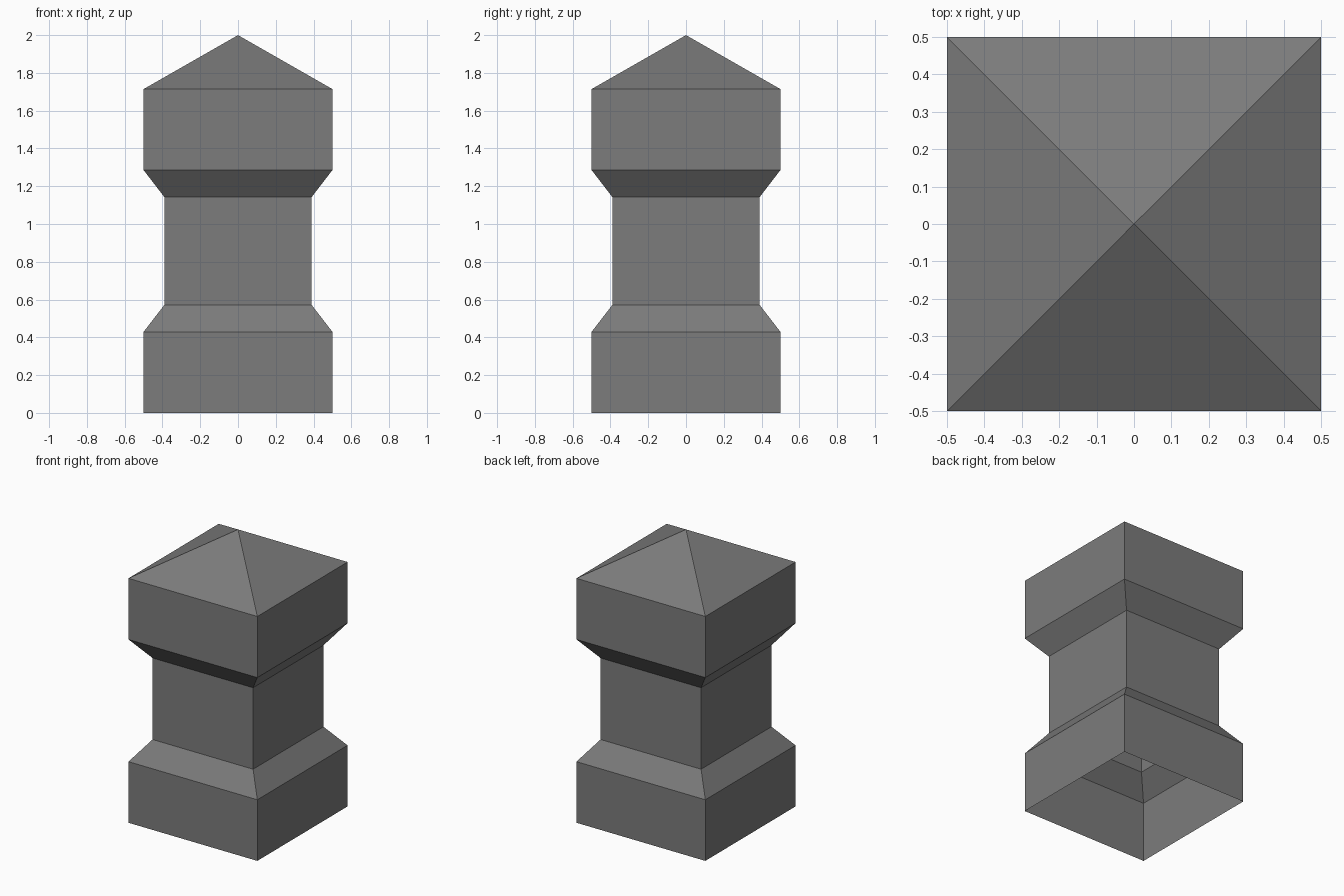
import bpy, bmesh

if "Cube" in bpy.data.objects:
    bpy.data.objects.remove(bpy.data.objects["Cube"])

# Half-width and height of each square ring, bottom to top
PROFILE = [(0.5, 0.0), (0.5, 0.4286), (0.39, 0.5714), (0.39, 1.1429),
           (0.5, 1.2857), (0.5, 1.7143)]
APEX = 2.0

stone = bpy.data.materials.new("grey stone")
stone.diffuse_color = (0.2, 0.2, 0.2, 1.0)
stone.use_nodes = True
stone.node_tree.nodes["Principled BSDF"].inputs["Base Color"].default_value = stone.diffuse_color

bm = bmesh.new()

# Square rings
rings = [[bm.verts.new((sx * w, sy * w, z))
          for sx, sy in ((-1, -1), (1, -1), (1, 1), (-1, 1))]
         for w, z in PROFILE]

# Base, neck and head walls; the bottom stays open
for low, high in zip(rings, rings[1:]):
    for i in range(4):
        j = (i + 1) % 4
        bm.faces.new((low[i], low[j], high[j], high[i]))

# Pyramid cap
tip = bm.verts.new((0, 0, APEX))
for i in range(4):
    bm.faces.new((rings[-1][i], rings[-1][(i + 1) % 4], tip))

mesh = bpy.data.meshes.new("square_post")
bm.to_mesh(mesh)
bm.free()
mesh.materials.append(stone)
post = bpy.data.objects.new("square_post", mesh)
bpy.context.collection.objects.link(post)
